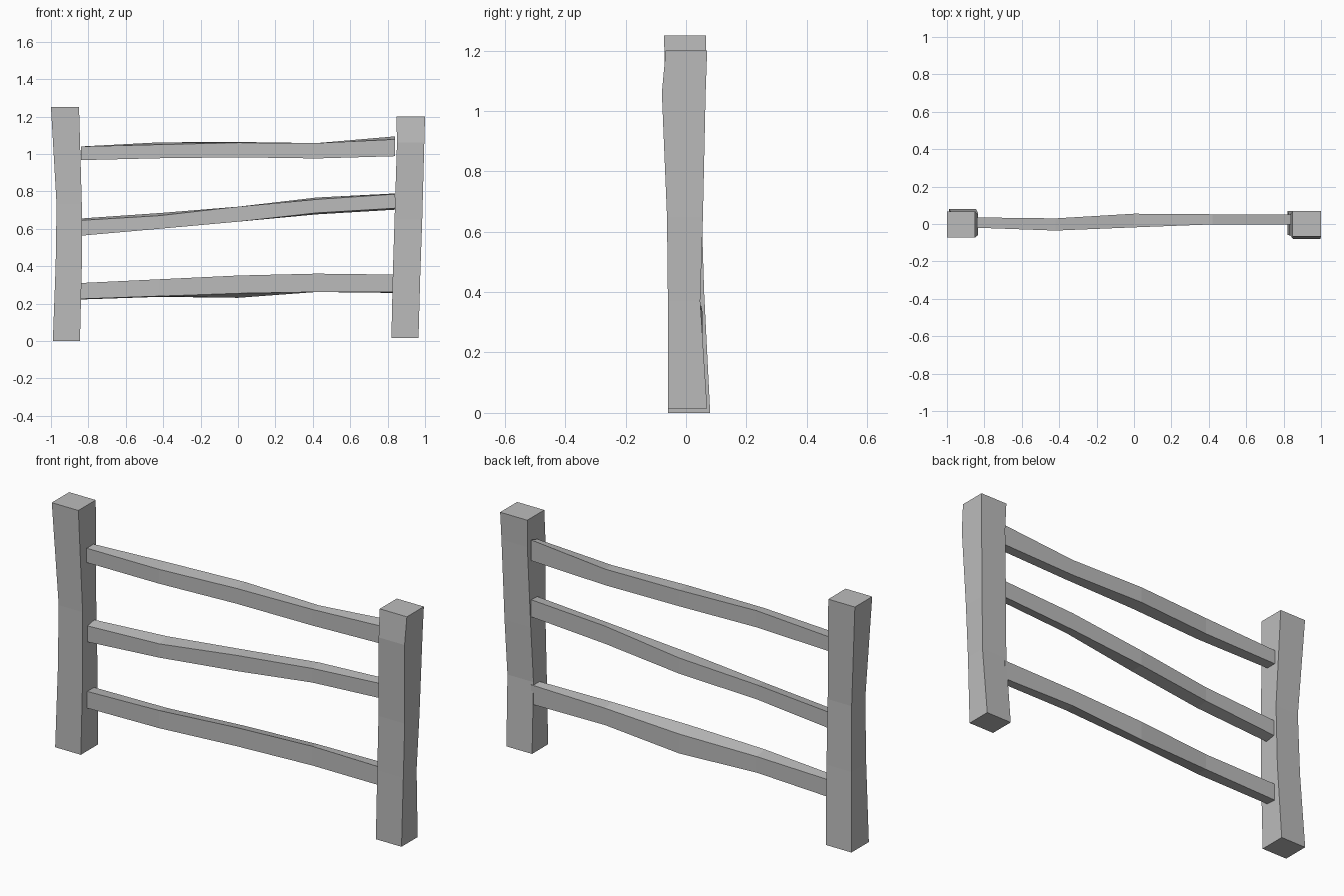
import bpy
import bmesh

if "Cube" in bpy.data.objects:
    bpy.data.objects.remove(bpy.data.objects["Cube"])

# Single plain grey
grey = bpy.data.materials.new("weathered grey")
grey.use_nodes = True
grey.diffuse_color = (0.5, 0.5, 0.5, 1)
grey.node_tree.nodes["Principled BSDF"].inputs["Base Color"].default_value = (0.5, 0.5, 0.5, 1)


def loft(name, rings):
    """Skin a list of four-cornered rings into a closed, flat-faced beam."""
    bm = bmesh.new()
    loops = [[bm.verts.new(p) for p in ring] for ring in rings]
    for a, b in zip(loops, loops[1:]):
        for i in range(4):
            j = (i + 1) % 4
            bm.faces.new((a[i], a[j], b[j], b[i]))
    bm.faces.new(loops[0])
    bm.faces.new(loops[-1])
    bmesh.ops.recalc_face_normals(bm, faces=bm.faces)
    mesh = bpy.data.meshes.new(name)
    bm.to_mesh(mesh)
    bm.free()
    mesh.materials.append(grey)
    obj = bpy.data.objects.new(name, mesh)
    bpy.context.collection.objects.link(obj)


def post(name, stations):
    # station: height, x range, y range
    loft(name, [[(x0, y0, z), (x1, y0, z), (x1, y1, z), (x0, y1, z)]
                for z, x0, x1, y0, y1 in stations])


def rail(name, spans):
    # span: bottom, top, and how far the back lower / upper edge is shifted
    rings = []
    for i, (z0, z1, low, high) in enumerate(spans):
        x = -0.84 + 0.42 * i
        y0, y1 = DEPTHS[i]
        rings.append([(x, y0, z0), (x, y1, z0 + low), (x, y1, z1 + high), (x, y0, z1)])
    loft(name, rings)


# Uneven posts
post("right_post", [
    (0.0, -0.99, -0.845, -0.06, 0.08),
    (0.4, -0.975, -0.835, -0.06, 0.06),
    (0.73, -0.97, -0.835, -0.06, 0.05),
    (1.25, -1.0, -0.85, -0.073, 0.067),
])
post("left_post", [
    (0.015, 0.82, 0.965, -0.06, 0.07),
    (0.37, 0.828, 0.975, -0.06, 0.047),
    (0.65, 0.837, 0.985, -0.063, 0.056),
    (1.06, 0.85, 0.996, -0.08, 0.065),
    (1.2, 0.847, 1.0, -0.067, 0.07),
])

# Wavy rails sharing the same front-to-back bend
DEPTHS = [(-0.02, 0.035), (-0.035, 0.03), (-0.018, 0.055), (-0.002, 0.052), (-0.002, 0.05)]
rail("top_rail", [
    (0.967, 1.04, 0, 0), (0.977, 1.05, 0, 0.012), (0.982, 1.06, 0, 0.004),
    (0.976, 1.058, 0, 0), (0.988, 1.078, 0, 0.016)])
rail("middle_rail", [
    (0.563, 0.645, 0.01, 0.01), (0.6, 0.67, 0.01, 0.014), (0.638, 0.718, 0, 0),
    (0.685, 0.757, -0.008, 0.01), (0.71, 0.785, -0.008, 0.004)])
rail("bottom_rail", [
    (0.225, 0.31, -0.003, 0), (0.24, 0.33, -0.004, -0.012), (0.255, 0.35, -0.024, -0.02),
    (0.262, 0.36, 0, -0.012), (0.262, 0.355, -0.005, 0)])
